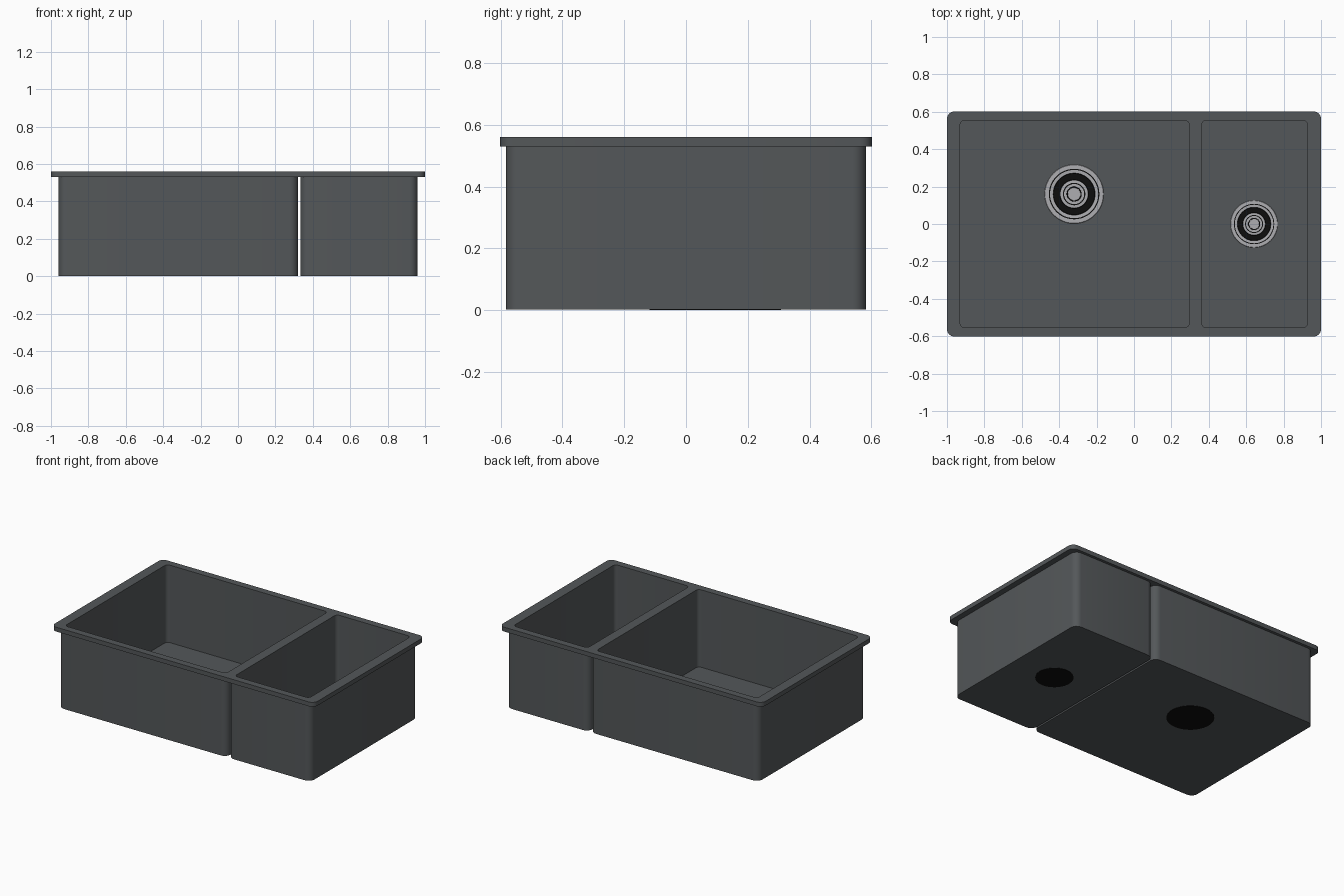
import bpy
import bmesh
from math import cos, sin, pi, radians

if "Cube" in bpy.data.objects:
    bpy.data.objects.remove(bpy.data.objects["Cube"], do_unlink=True)


def material(name, color, metallic=0.0):
    m = bpy.data.materials.new(name)
    m.use_nodes = True
    m.diffuse_color = (*color, 1)
    m.node_tree.nodes["Principled BSDF"].inputs["Base Color"].default_value = (*color, 1)
    return m


GREY = material("slate grey", (0.088, 0.096, 0.101))
STEEL = material("light steel", (0.42, 0.42, 0.44))
BLACK = material("drain black", (0.004, 0.004, 0.004))

RIM_TOP, RIM_BOTTOM, FLOOR, BASE = 0.56, 0.53, 0.027, 0.002


def make_loop(bm, points, z):
    """Closed ring of vertices and edges at height z."""
    verts = [bm.verts.new((x, y, z)) for x, y in points]
    for a, b in zip(verts, verts[1:] + verts[:1]):
        bm.edges.new((a, b))
    return verts


def rounded_rect(x0, x1, y, radius, steps=6):
    pts = []
    corners = [(x1 - radius, y - radius), (x0 + radius, y - radius),
               (x0 + radius, radius - y), (x1 - radius, radius - y)]
    for i, (cx, cy) in enumerate(corners):
        for s in range(steps + 1):
            a = (i + s / steps) * pi / 2
            pts.append((cx + radius * cos(a), cy + radius * sin(a)))
    return pts


def circle(cx, cy, r, n=48):
    return [(cx + r * cos(2 * pi * i / n), cy + r * sin(2 * pi * i / n)) for i in range(n)]


def wall(bm, a, b):
    for i in range(len(a)):
        j = (i + 1) % len(a)
        bm.faces.new((a[i], a[j], b[j], b[i]))


def fill(bm, *loops):
    """Flat face bounded by the first loop, with the others as holes."""
    edges = [bm.edges.get((v, w)) for lp in loops for v, w in zip(lp, lp[1:] + lp[:1])]
    bmesh.ops.triangle_fill(bm, edges=edges, use_beauty=True, normal=(0, 0, 1))


def finish(bm, name, mats):
    bmesh.ops.recalc_face_normals(bm, faces=bm.faces[:])
    mesh = bpy.data.meshes.new(name)
    bm.to_mesh(mesh)
    bm.free()
    for m in mats:
        mesh.materials.append(m)
    ob = bpy.data.objects.new(name, mesh)
    bpy.context.collection.objects.link(ob)
    bpy.ops.object.select_all(action="DESELECT")
    ob.select_set(True)
    bpy.context.view_layer.objects.active = ob
    bpy.ops.object.shade_smooth_by_angle(angle=radians(30))
    return ob


# Each bowl: outer x range, inner x range, drain centre, drain scale
bowls = [
    ("large", (-0.96, 0.321), (-0.93, 0.295), (-0.32, 0.16), 1.0),
    ("small", (0.333, 0.96), (0.362, 0.928), (0.642, 0.0), 0.8),
]

# Sink body: rim and both bowls as one watertight shell
bm = bmesh.new()
rim_outline = rounded_rect(-1, 1, 0.602, 0.04)
rim_top = make_loop(bm, rim_outline, RIM_TOP)
rim_low = make_loop(bm, rim_outline, RIM_BOTTOM)
wall(bm, rim_top, rim_low)
openings, undersides = [], []
for name, outer, inner, centre, k in bowls:
    out_pts = rounded_rect(*outer, 0.583, 0.045)
    in_pts = rounded_rect(*inner, 0.554, 0.025)
    hole_pts = circle(*centre, 0.148 * k)
    out_top, out_low = make_loop(bm, out_pts, RIM_BOTTOM), make_loop(bm, out_pts, BASE)
    in_top, in_low = make_loop(bm, in_pts, RIM_TOP), make_loop(bm, in_pts, FLOOR)
    hole_top, hole_low = make_loop(bm, hole_pts, FLOOR), make_loop(bm, hole_pts, BASE)
    wall(bm, out_top, out_low)
    wall(bm, in_top, in_low)
    wall(bm, hole_top, hole_low)
    fill(bm, in_low, hole_top)
    fill(bm, out_low, hole_low)
    openings.append(in_top)
    undersides.append(out_top)
fill(bm, rim_top, *openings)
fill(bm, rim_low, *undersides)
finish(bm, "sink_body", [GREY])

# Drain section from rim to middle: radius, height, and colour of the band inside it
drain_profile = [
    (0.148, 0.0, 1), (0.148, 0.027, 0), (0.158, 0.027, 0), (0.156, 0.031, 0),
    (0.135, 0.031, 1), (0.135, 0.029, 1), (0.129, 0.029, 1), (0.129, 0.031, 0),
    (0.112, 0.030, 1), (0.110, 0.008, 1), (0.077, 0.008, 1), (0.075, 0.024, 0),
    (0.060, 0.025, 1), (0.060, 0.022, 1), (0.054, 0.022, 1), (0.054, 0.025, 0),
    (0.040, 0.025, 1), (0.039, 0.023, 1), (0.035, 0.023, 1), (0.034, 0.028, 0),
]
for name, outer, inner, centre, k in bowls:
    bm = bmesh.new()
    rings = [make_loop(bm, circle(*centre, r * k), z) for r, z, c in drain_profile]
    for a, b, (r, z, colour) in zip(rings, rings[1:], drain_profile):
        start = len(bm.faces)
        wall(bm, a, b)
        bm.faces.ensure_lookup_table()
        for f in bm.faces[start:]:
            f.material_index = colour
    bm.faces.new(rings[-1]).material_index = 0   # centre knob
    bm.faces.new(rings[0]).material_index = 1    # underside
    finish(bm, name + "_bowl_drain", [STEEL, BLACK])
